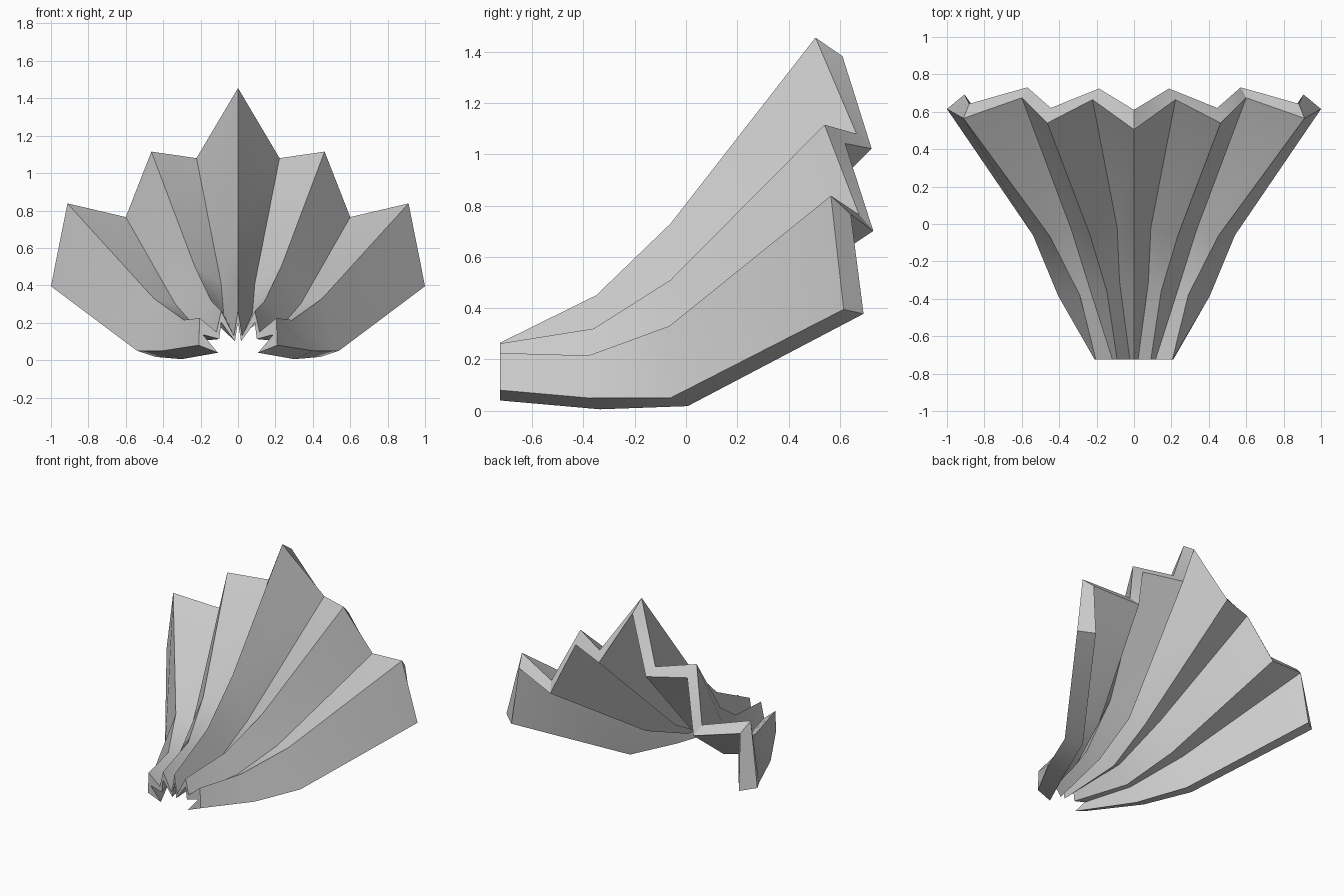
import bpy, bmesh
from mathutils import Vector

if "Cube" in bpy.data.objects:
    bpy.data.objects.remove(bpy.data.objects["Cube"])

# Half of the pleats, centre ridge outward; each runs base -> tip
PLEATS = [
    [(0, -.725, .265), (0, -.35, .45), (0, -.06, .73), (0, .505, 1.455)],
    [(.022, -.725, .13), (.077, -.31, .25), (.09, -.02, .41), (.222, .665, 1.08)],
    [(.09, -.725, .262), (.145, -.36, .32), (.235, -.06, .51), (.463, .54, 1.115)],
    [(.115, -.725, .15), (.235, -.35, .185), (.335, -.03, .30), (.60, .675, .765)],
    [(.205, -.725, .225), (.29, -.38, .215), (.45, -.065, .33), (.912, .565, .838)],
    [(.21, -.725, .08), (.405, -.385, .05), (.54, -.06, .05), (1.0, .615, .395)],
]
THICK = [.128, .09, .11, .09, .11, .123]   # wall thickness at each fold
BASE = [.06, .03, .06, .04, .09, .11]      # thinner where pleats gather

cols = [[Vector((-x, y, z)) for x, y, z in c] for c in PLEATS[:0:-1]]
cols += [[Vector(p) for p in c] for c in PLEATS]
N, M = len(cols), 4

# Front sheet of the pleated fan
bm = bmesh.new()
front = [[bm.verts.new(p) for p in c] for c in cols]
for i in range(N - 1):
    for j in range(M - 1):
        bm.faces.new((front[i][j], front[i + 1][j], front[i + 1][j + 1], front[i][j + 1]))
bm.normal_update()

# Back sheet, pushed inward along the normals; gathered end stays planar
back = []
for i in range(N):
    k = abs(i - N // 2)
    row = []
    for j in range(M):
        v = front[i][j]
        n = v.normal.copy()
        if n.y > 0:
            n.negate()
        if j == 0:
            n.y = 0
            n.normalize()
        row.append(v.co - n * (BASE[k] if j == 0 else THICK[k]))
    back.append(row)
back = [[bm.verts.new(p) for p in r] for r in back]
for i in range(N - 1):
    for j in range(M - 1):
        bm.faces.new((back[i][j + 1], back[i + 1][j + 1], back[i + 1][j], back[i][j]))

# Rim walls
for i in range(N - 1):
    for j in (0, M - 1):
        bm.faces.new((front[i][j], front[i + 1][j], back[i + 1][j], back[i][j]))
for j in range(M - 1):
    for i in (0, N - 1):
        bm.faces.new((front[i][j], front[i][j + 1], back[i][j + 1], back[i][j]))
bmesh.ops.recalc_face_normals(bm, faces=bm.faces)

mesh = bpy.data.meshes.new("pleated_fan")
bm.to_mesh(mesh)
bm.free()
fan = bpy.data.objects.new("pleated_fan", mesh)
bpy.context.collection.objects.link(fan)
bpy.context.view_layer.objects.active = fan
fan.select_set(True)
bpy.ops.object.shade_smooth_by_angle(angle=.5)
